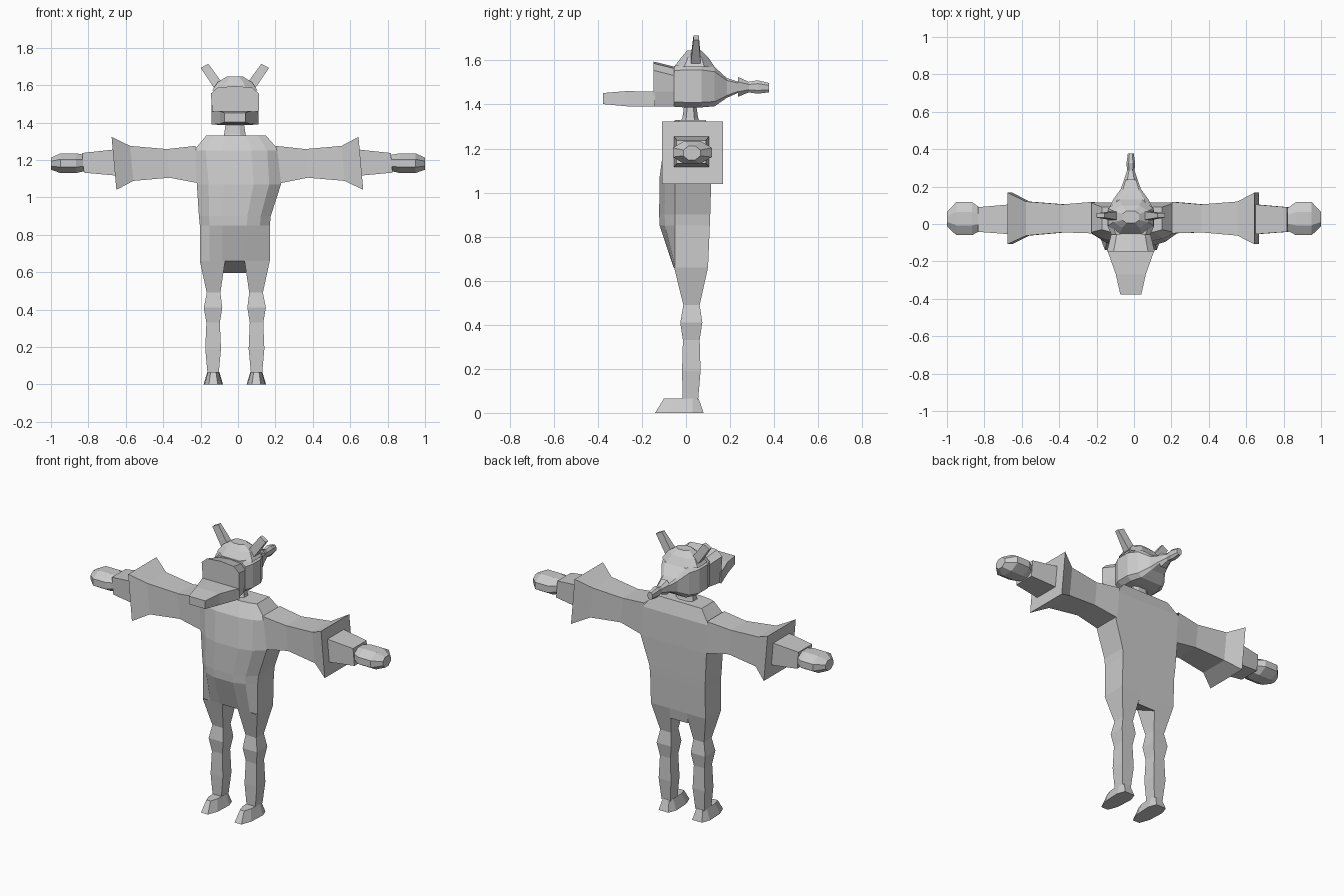
import bpy, bmesh
from mathutils import Vector

if "Cube" in bpy.data.objects:
    bpy.data.objects.remove(bpy.data.objects["Cube"])

CX = -0.017  # centre line of the body


def loft(name, rings, cap0=True, cap1=True):
    """Skin a list of equal-length point rings with flat quads."""
    bm = bmesh.new()
    vr = [[bm.verts.new(p) for p in r] for r in rings]
    n = len(rings[0])
    for a, b in zip(vr, vr[1:]):
        for i in range(n):
            j = (i + 1) % n
            bm.faces.new((a[i], a[j], b[j], b[i]))
    if cap0:
        bm.faces.new(vr[0][::-1])
    if cap1:
        bm.faces.new(vr[-1])
    bmesh.ops.recalc_face_normals(bm, faces=bm.faces)
    me = bpy.data.meshes.new(name)
    bm.to_mesh(me)
    bm.free()
    ob = bpy.data.objects.new(name, me)
    bpy.context.collection.objects.link(ob)
    return ob


def section(axis, pos, a0, a1, b0, b1, c=0.0):
    """Rectangle, or octagon when c > 0, across an axis (c = corner cut fraction)."""
    da, db = (a1 - a0) * c, (b1 - b0) * c
    if c:
        uv = [(a0 + da, b0), (a1 - da, b0), (a1, b0 + db), (a1, b1 - db),
              (a1 - da, b1), (a0 + da, b1), (a0, b1 - db), (a0, b0 + db)]
    else:
        uv = [(a0, b0), (a1, b0), (a1, b1), (a0, b1)]
    if axis == 'x':
        return [(pos, u, v) for u, v in uv]
    if axis == 'y':
        return [(u, pos, v) for u, v in uv]
    return [(u, v, pos) for u, v in uv]


# Torso: flat back, faceted rounded front
def torso_ring(z, hw, side, front, back, cx=CX):
    f, m = hw * 0.35, hw * 0.72
    my = side + (front - side) * 0.65
    pts = [(-hw, back), (hw, back), (hw, side), (m, my),
           (f, front), (-f, front), (-m, my), (-hw, side)]
    return [(cx + x, y, z) for x, y in pts]


loft("torso", [
    torso_ring(0.66, 0.187, -0.05, -0.056, 0.10),
    torso_ring(0.85, 0.187, -0.05, -0.12, 0.108),
    torso_ring(0.90, 0.192, -0.05, -0.122, 0.11),
    torso_ring(1.07, 0.225, -0.05, -0.12, 0.115, 0.005),
    torso_ring(1.25, 0.228, -0.045, -0.095, 0.115, -0.008),
    torso_ring(1.33, 0.16, -0.03, -0.05, 0.09, -0.01)], cap0=False)

# Crotch wedge between the legs
loft("crotch", [[(x, -0.052, 0.66), (x, 0.10, 0.66), (x, 0.09, 0.595)]
                for x in (CX - 0.06, CX + 0.06)], False, False)

# Legs and feet
for s, side in ((-1, "left"), (1, "right")):
    legs = [(0.66, 0.052, 0.187, -0.054, 0.10), (0.49, 0.077, 0.150, -0.012, 0.062),
            (0.41, 0.067, 0.166, -0.026, 0.074), (0.33, 0.080, 0.152, -0.014, 0.062),
            (0.19, 0.074, 0.158, -0.018, 0.066), (0.06, 0.086, 0.146, -0.015, 0.055)]
    loft("leg_" + side, [section('z', z, *sorted((CX + s * i, CX + s * o)), y0, y1)
                         for z, i, o, y0, y1 in legs], False, False)
    fx = CX + s * 0.115
    sole = []
    for z, h, heel, toe in ((0, 0.052, 0.08, -0.14), (0.066, 0.032, 0.057, -0.10)):
        sole.append([(fx - h * 0.65, heel, z), (fx + h * 0.65, heel, z), (fx + h, 0.03, z),
                     (fx + h * 0.9, toe * 0.55, z), (fx + h * 0.45, toe, z),
                     (fx - h * 0.45, toe, z), (fx - h * 0.9, toe * 0.55, z), (fx - h, 0.03, z)])
    loft("foot_" + side, sole)

# Arms: flared sleeve, forearm and fist
for s, side in ((-1, "left"), (1, "right")):
    def lean(ring):
        return [(x - 0.003 - 0.09 * (z - 1.18), y, z) for x, y, z in ring]

    sleeve = [(0.215, -0.05, 0.118, 1.075, 1.275), (0.37, -0.045, 0.105, 1.105, 1.258),
              (0.565, -0.062, 0.12, 1.088, 1.275), (0.66, -0.108, 0.168, 1.04, 1.323)]
    loft("sleeve_" + side, [lean(section('x', s * d, *r)) for d, *r in sleeve], False, True)
    forearm = [(0.65, -0.055, 0.105, 1.116, 1.256), (0.825, -0.042, 0.09, 1.132, 1.237)]
    loft("forearm_" + side, [lean(section('x', s * d, *r)) for d, *r in forearm], False, True)
    fist = [(0.82, -0.035, 0.085, 1.14, 1.228), (0.866, -0.06, 0.117, 1.13, 1.235),
            (0.95, -0.06, 0.117, 1.13, 1.235), (1.0, -0.012, 0.065, 1.148, 1.212)]
    loft("fist_" + side, [section('x', s * d, *r, c=0.3) for d, *r in fist])

# Neck
loft("neck", [section('z', z, CX - h, CX + h, y0, y1, 0.25) for z, h, y0, y1 in
              ((1.325, 0.06, -0.025, 0.06), (1.34, 0.057, -0.016, 0.055),
               (1.40, 0.048, -0.008, 0.046))], False, False)


# Head, tapering to the nape of the hair
def along_y(name, rows, c=0.0):
    return loft(name, [section('y', y, CX - h, CX + h, z0, z1, c) for y, h, z0, z1 in rows])


along_y("head", [(-0.055, 0.105, 1.39, 1.575), (-0.01, 0.125, 1.387, 1.58),
                 (0.07, 0.125, 1.387, 1.58), (0.13, 0.095, 1.392, 1.57),
                 (0.185, 0.055, 1.43, 1.52), (0.24, 0.035, 1.455, 1.502)], 0.12)
along_y("ponytail", [(0.236, 0.037, 1.435, 1.525), (0.285, 0.02, 1.455, 1.503),
                     (0.325, 0.023, 1.449, 1.51), (0.376, 0.016, 1.455, 1.498)], 0.25)

# Crown
loft("crown", [section('z', z, CX - h, CX + h, y0, y1, 0.25) for z, h, y0, y1 in
               ((1.57, 0.122, -0.055, 0.13), (1.615, 0.092, -0.02, 0.10),
                (1.645, 0.045, 0.005, 0.07))], False, True)

# Front panel with arched top
panel = []
for y, h, top in ((-0.148, 0.128, 1.595), (-0.055, 0.105, 1.572)):
    panel.append([(CX + k * h, y, z) for k, z in
                  ((-0.9, 1.39), (0.9, 1.39), (1, 1.46), (1, top - 0.04),
                   (0.72, top - 0.008), (0, top), (-0.72, top - 0.008), (-1, top - 0.04))])
loft("front_panel", panel)

# Bill
along_y("bill", [(-0.14, 0.126, 1.39, 1.458), (-0.27, 0.08, 1.392, 1.461),
                 (-0.377, 0.056, 1.402, 1.452)])

# Ears
for s, side in ((-1, "left"), (1, "right")):
    def ear_ring(ax, az, bx, bz, y0, y1):
        return [(CX + s * ax, y0, az), (CX + s * bx, y0, bz),
                (CX + s * bx, y1, bz), (CX + s * ax, y1, az)]
    loft("ear_" + side, [ear_ring(0.062, 1.605, 0.10, 1.57, 0.02, 0.068),
                         ear_ring(0.142, 1.714, 0.183, 1.692, 0.034, 0.058)])
